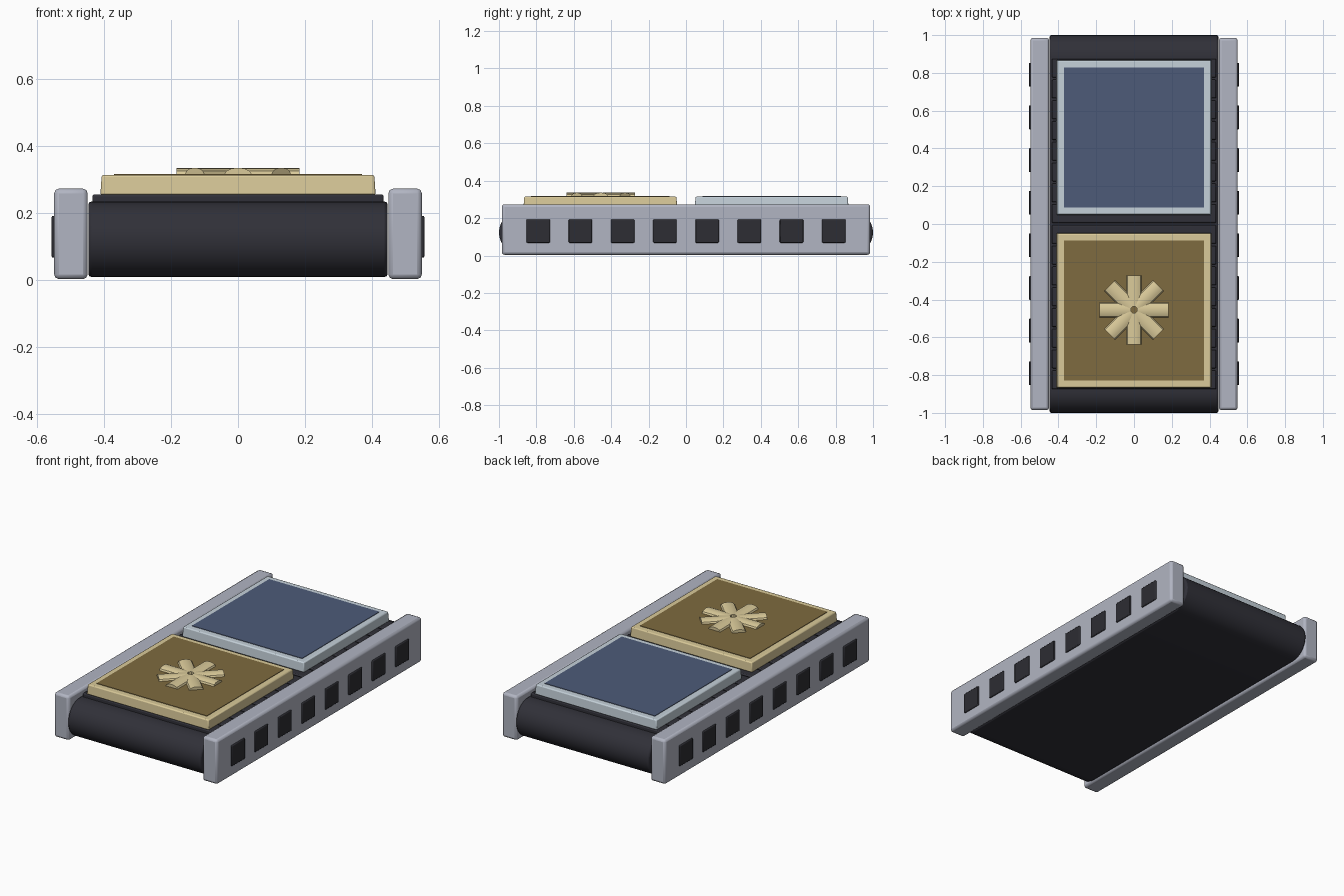
import bpy, bmesh, math
from mathutils import Matrix

if "Cube" in bpy.data.objects:
    bpy.data.objects.remove(bpy.data.objects["Cube"], do_unlink=True)


def material(name, r, g, b):
    m = bpy.data.materials.new(name)
    m.use_nodes = True
    m.diffuse_color = (r, g, b, 1)
    m.node_tree.nodes["Principled BSDF"].inputs["Base Color"].default_value = (r, g, b, 1)
    return m


RAIL = material("cool grey metal", 0.44, 0.46, 0.54)
DARK = material("dark rubber", 0.03, 0.03, 0.04)
BLACK = material("dark port", 0.026, 0.026, 0.033)
GOLD = material("pale gold", 0.70, 0.59, 0.32)
BRONZE = material("bronze panel", 0.21, 0.145, 0.05)
SILVER = material("pale blue silver", 0.56, 0.64, 0.70)
BLUE = material("slate blue panel", 0.075, 0.105, 0.19)


def finish(name, bm, mat, bevel=0.0, segments=2):
    bmesh.ops.recalc_face_normals(bm, faces=bm.faces)
    mesh = bpy.data.meshes.new(name)
    bm.to_mesh(mesh)
    bm.free()
    mesh.materials.append(mat)
    ob = bpy.data.objects.new(name, mesh)
    bpy.context.collection.objects.link(ob)
    if bevel:
        mod = ob.modifiers.new("Bevel", "BEVEL")
        mod.width, mod.segments = bevel, segments
        mod.limit_method = "ANGLE"
        mod.angle_limit = math.radians(40)
    bpy.ops.object.select_all(action="DESELECT")
    ob.select_set(True)
    bpy.context.view_layer.objects.active = ob
    bpy.ops.object.shade_smooth_by_angle(angle=math.radians(35))
    return ob


def box(name, lo, hi, mat, bevel=0.0, taper=0.0):
    """Box between two corners, its top drawn in by taper."""
    bm = bmesh.new()
    bmesh.ops.create_cube(bm, size=1)
    for v in bm.verts:
        top = v.co.z > 0
        for i in range(3):
            side = 1 if v.co[i] > 0 else -1
            v.co[i] = (lo[i] + hi[i]) / 2 + side * (hi[i] - lo[i]) / 2
            if top and i < 2:
                v.co[i] -= side * taper
    return finish(name, bm, mat, bevel)


# Belt: a rounded loop swept across the width
R, MID = 0.113, 0.123
bm = bmesh.new()
ring = []
for end in (1, -1):
    for k in range(17):
        a = math.pi * (k / 16 - 0.5)
        ring.append(bm.verts.new((-0.447, end * (1 - R + R * math.cos(a)),
                                  MID + end * R * math.sin(a))))
face = bm.faces.new(ring)
ext = bmesh.ops.extrude_face_region(bm, geom=[face])
bmesh.ops.translate(bm, vec=(0.894, 0, 0),
                    verts=[g for g in ext["geom"] if isinstance(g, bmesh.types.BMVert)])
finish("conveyor_belt", bm, DARK, 0.01)

# Belt slats under the panels
COUNT = 16
pitch = 1.76 / COUNT
for i in range(COUNT):
    y = -0.88 + pitch * i
    box(f"belt_slat_{i + 1}", (-0.435, y + 0.006, 0.22),
        (0.435, y + pitch - 0.006, 0.257), DARK, 0.006)

# Side rails with square ports
for side, label in ((1, "left"), (-1, "right")):
    xs = sorted((side * 0.449, side * 0.549))
    box(f"{label}_rail", (xs[0], -0.985, 0.004), (xs[1], 0.985, 0.274), RAIL, 0.014)
    for i in range(8):
        y = -0.79 + i * 0.2257
        xs = sorted((side * 0.53, side * 0.557))
        box(f"{label}_port_{i + 1}", (xs[0], y - 0.063, 0.068),
            (xs[1], y + 0.063, 0.193), BLACK, 0.005)

# Two framed panels
for name, y, frame, plate in (("front", -0.458, GOLD, BRONZE), ("rear", 0.458, SILVER, BLUE)):
    box(f"{name}_panel_frame", (-0.411, y - 0.411, 0.255),
        (0.411, y + 0.411, 0.315), frame, 0.006, 0.004)
    box(f"{name}_panel_face", (-0.371, y - 0.371, 0.311), (0.371, y + 0.371, 0.318), plate)

# Raised rosette: eight flattened round spokes
bm = bmesh.new()
for i in range(8):
    place = (Matrix.Translation((0, -0.455, 0.318))
             @ Matrix.Rotation(i * math.pi / 4, 4, "Z")
             @ Matrix.Translation((0.1, 0, 0))
             @ Matrix.Diagonal((1, 1, 0.46, 1))
             @ Matrix.Rotation(math.pi / 2, 4, "Y"))
    bmesh.ops.create_cone(bm, cap_ends=True, segments=12, radius1=0.04,
                          radius2=0.04, depth=0.166, matrix=place)
finish("rosette", bm, GOLD)
